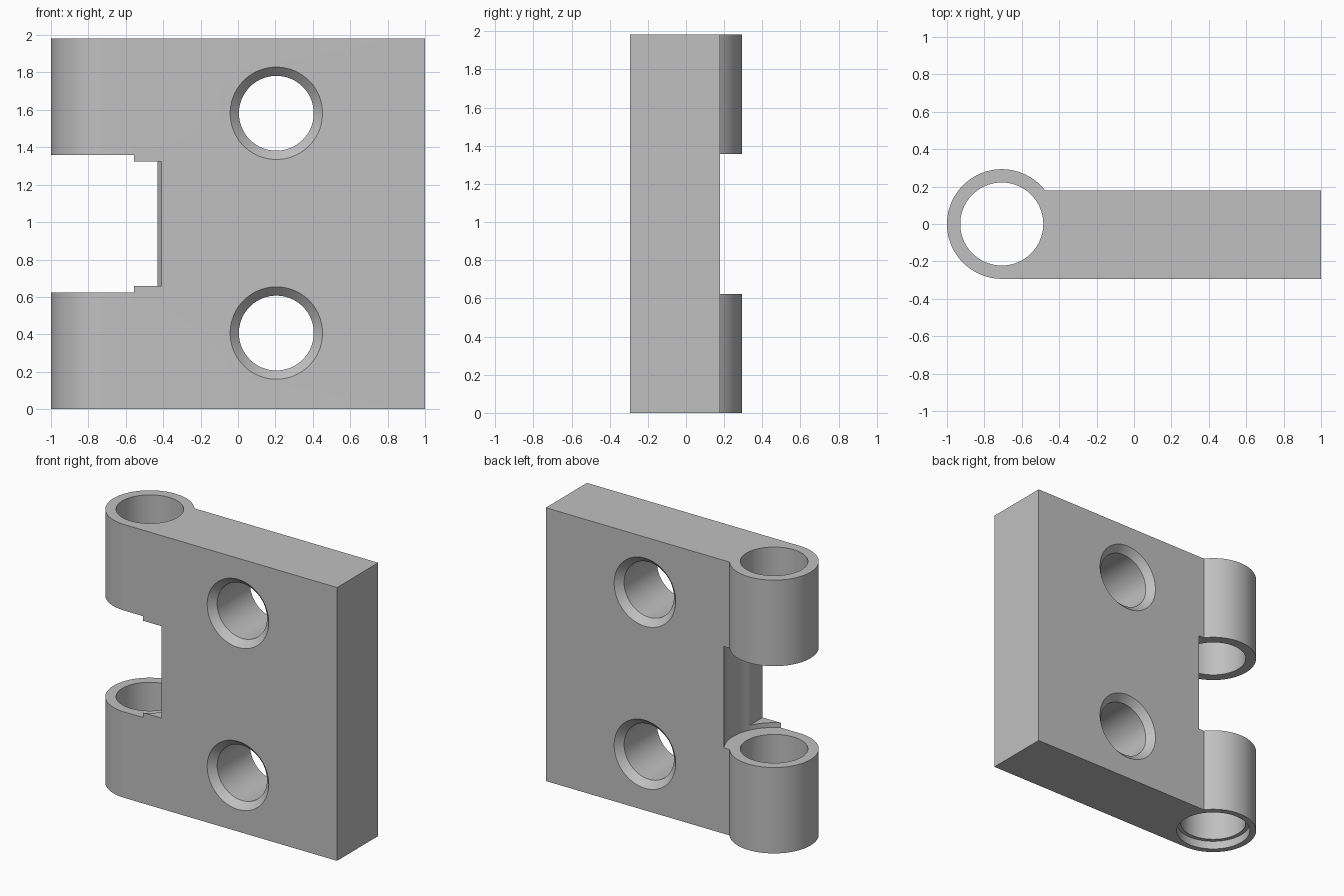
import bpy, bmesh, math
from mathutils import Matrix, Vector

cube = bpy.data.objects.get("Cube")
if cube:
    bpy.data.objects.remove(cube, do_unlink=True)

HEIGHT = 1.982
FRONT, BACK = -0.293, 0.178
PIN_X, KNUCKLE_R = -0.707, 0.293
SEGMENTS = 96

grey = bpy.data.materials.new("plain grey")
grey.use_nodes = True
colour = (0.53, 0.53, 0.53, 1)
grey.diffuse_color = colour
grey.node_tree.nodes["Principled BSDF"].inputs["Base Color"].default_value = colour


def make_object(name, bm):
    bmesh.ops.recalc_face_normals(bm, faces=bm.faces)
    mesh = bpy.data.meshes.new(name)
    bm.to_mesh(mesh)
    bm.free()
    mesh.materials.append(grey)
    obj = bpy.data.objects.new(name, mesh)
    bpy.context.collection.objects.link(obj)
    return obj


def turned(name, profile, matrix):
    """Closed solid turned about local z from (radius, height) pairs."""
    bm = bmesh.new()
    rings = []
    for r, h in profile:
        angles = [math.tau * i / SEGMENTS for i in range(SEGMENTS)]
        rings.append([bm.verts.new((r * math.cos(a), r * math.sin(a), h)) for a in angles])
    for low, high in zip(rings, rings[1:]):
        for i in range(SEGMENTS):
            j = (i + 1) % SEGMENTS
            bm.faces.new((low[i], low[j], high[j], high[i]))
    bm.faces.new(rings[0][::-1])
    bm.faces.new(rings[-1])
    bm.transform(matrix)
    return make_object(name, bm)


def box(name, low, high):
    low, high = Vector(low), Vector(high)
    bm = bmesh.new()
    bmesh.ops.create_cube(bm, size=1)
    bm.transform(Matrix.Translation((low + high) / 2) @ Matrix.Diagonal((high - low).to_4d()))
    return make_object(name, bm)


# Hinge leaf: plate and knuckle drawn as one outline, then extruded
start = math.asin(BACK / KNUCKLE_R)
end = math.radians(270)
outline = [(1, FRONT), (1, BACK)]
for i in range(SEGMENTS + 1):
    a = start + (end - start) * i / SEGMENTS
    outline.append((PIN_X + KNUCKLE_R * math.cos(a), KNUCKLE_R * math.sin(a)))
bm = bmesh.new()
base = bm.faces.new([bm.verts.new((x, y, 0)) for x, y in outline])
top = bmesh.ops.extrude_face_region(bm, geom=[base])["geom"]
bmesh.ops.translate(bm, vec=(0, 0, HEIGHT), verts=[v for v in top if isinstance(v, bmesh.types.BMVert)])
leaf = make_object("hinge_leaf", bm)

# Clearance for the mating knuckle, and the square relief in front of it
pin_axis = Matrix.Translation((PIN_X, 0, 0))
cutters = [
    turned("knuckle_clearance", [(0.33, 0.623), (0.33, 1.358)], pin_axis),
    box("front_relief", (-1.2, -0.5, 0.658), (-0.41, 0, 1.325)),
    # Pin bore with a shallow counterbore underneath
    turned("pin_bore", [(0.25, -0.1), (0.25, 0.06), (0.222, 0.06), (0.222, 2.1)], pin_axis),
]

# Screw holes, chamfered on both faces
chamfer, over = 0.047, 0.1
hole_r = 0.2
profile = [
    (hole_r + chamfer + over, FRONT - over),
    (hole_r, FRONT + chamfer),
    (hole_r, BACK - chamfer),
    (hole_r + chamfer + over, BACK + over),
]
for z in (0.407, 1.582):
    axis = Matrix.Translation((0.205, 0, z)) @ Matrix.Rotation(-math.pi / 2, 4, "X")
    cutters.append(turned("screw_hole", profile, axis))

# Cut everything out of the leaf
bpy.ops.object.select_all(action="DESELECT")
bpy.context.view_layer.objects.active = leaf
leaf.select_set(True)
for cutter in cutters:
    cutter.hide_render = True
    mod = leaf.modifiers.new(cutter.name, "BOOLEAN")
    mod.operation = "DIFFERENCE"
    mod.solver = "EXACT"
    mod.object = cutter
    bpy.ops.object.modifier_apply(modifier=mod.name)
for cutter in cutters:
    bpy.data.objects.remove(cutter, do_unlink=True)

bpy.ops.object.shade_smooth_by_angle(angle=math.radians(25))
